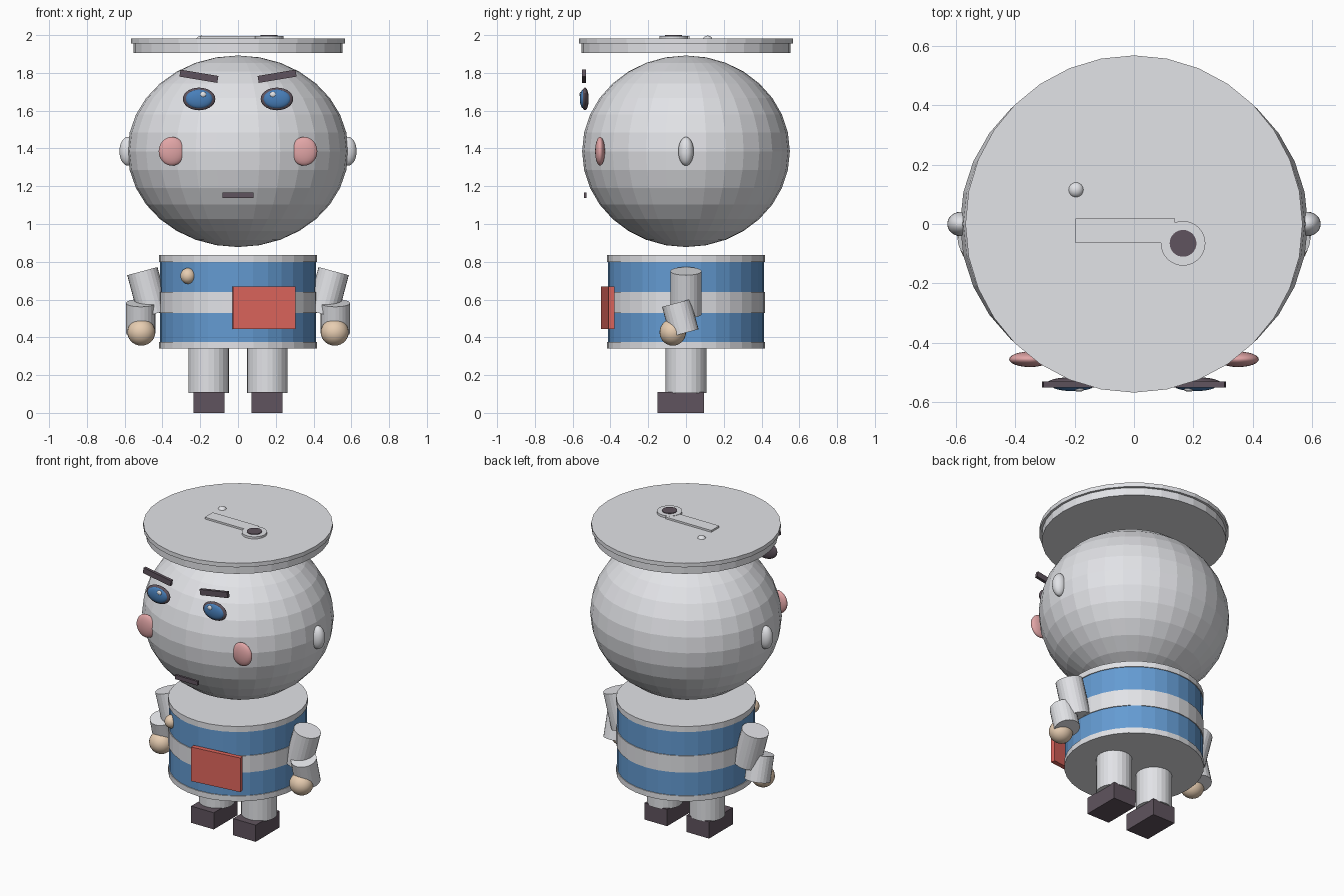
import bpy
from math import radians

if "Cube" in bpy.data.objects:
    bpy.data.objects.remove(bpy.data.objects["Cube"])


def material(name, r, g, b):
    lin = lambda c: ((c / 255 + 0.055) / 1.055) ** 2.4
    m = bpy.data.materials.new(name)
    m.diffuse_color = (lin(r), lin(g), lin(b), 1)
    m.use_nodes = True
    m.node_tree.nodes["Principled BSDF"].inputs["Base Color"].default_value = m.diffuse_color
    return m


WHITE = material("soft_white", 226, 227, 231)
BLUE = material("shirt_blue", 100, 155, 210)
IRIS = material("iris_blue", 72, 127, 186)
RED = material("red", 222, 102, 93)
DARK = material("dark_plum", 96, 84, 94)
SKIN = material("skin", 232, 206, 178)
PINK = material("blush_pink", 225, 165, 166)


def finish(name, mat, scale, rot=(0, 0, 0), smooth=False):
    o = bpy.context.object
    o.name = name
    o.scale = scale
    o.rotation_euler = [radians(a) for a in rot]
    bpy.ops.object.transform_apply(location=False, rotation=True, scale=True)
    o.data.materials.append(mat)
    if smooth:
        bpy.ops.object.shade_smooth_by_angle(angle=radians(40))
    return o


def box(name, mat, loc, size, rot=(0, 0, 0)):
    bpy.ops.mesh.primitive_cube_add(size=1, location=loc)
    return finish(name, mat, size, rot)


def ball(name, mat, loc, radii, seg=24, rings=14, smooth=True):
    bpy.ops.mesh.primitive_uv_sphere_add(segments=seg, ring_count=rings, radius=1, location=loc)
    return finish(name, mat, radii, smooth=smooth)


def tube(name, mat, loc, r, h, rot=(0, 0, 0), seg=24, smooth=False):
    bpy.ops.mesh.primitive_cylinder_add(vertices=seg, radius=1, depth=1, location=loc)
    return finish(name, mat, (r, r, h), rot, smooth)


def disc(name, mat, r, z0, z1, x=0, y=0, seg=32):
    return tube(name, mat, (x, y, (z0 + z1) / 2), r, z1 - z0, seg=seg)


# Head
ball("head", WHITE, (0, 0, 1.385), (0.585, 0.55, 0.507), 32, 16, smooth=False)
box("mouth", DARK, (0, -0.533, 1.152), (0.165, 0.015, 0.028))

# Flat cap with the fittings on top
disc("cap_lower", WHITE, 0.552, 1.905, 1.955)
disc("cap_upper", WHITE, 0.567, 1.955, 1.982)
box("cap_bar", WHITE, (-0.03, -0.023, 1.984), (0.335, 0.083, 0.02))
disc("cap_ring", WHITE, 0.075, 1.975, 1.996, 0.165, -0.065)
disc("cap_knob", DARK, 0.045, 1.98, 2.0, 0.165, -0.065)
ball("cap_stud", WHITE, (-0.195, 0.115, 1.972), (0.027, 0.027, 0.025))

# Striped torso
bands = [(0.34, 0.376, WHITE), (0.376, 0.53, BLUE), (0.53, 0.64, WHITE),
         (0.64, 0.798, BLUE), (0.798, 0.835, WHITE)]
for i, (z0, z1, mat) in enumerate(bands):
    disc("torso_band_%d" % i, mat, 0.418 if mat is WHITE else 0.413, z0, z1)
box("chest_panel", RED, (0.137, -0.415, 0.557), (0.333, 0.03, 0.225), (0, 0, 7))
ball("shirt_button", SKIN, (-0.265, -0.318, 0.725), (0.04, 0.04, 0.042))

# Paired parts
for s, side in ((-1, "left"), (1, "right")):
    ball(side + "_ear", WHITE, (s * 0.583, 0, 1.385), (0.045, 0.041, 0.076))
    ball(side + "_cheek", PINK, (s * 0.35, -0.455, 1.385), (0.07, 0.026, 0.076))
    # Eye rim, iris and sparkle
    ball(side + "_eye_rim", DARK, (s * 0.206, -0.535, 1.662), (0.086, 0.02, 0.06))
    ball(side + "_eye_iris", IRIS, (s * 0.206, -0.543, 1.662), (0.072, 0.019, 0.05))
    ball(side + "_eye_sparkle", WHITE, (s * 0.185, -0.555, 1.685), (0.017, 0.009, 0.015))
    box(side + "_brow", DARK, (s * 0.207, -0.54, 1.782), (0.203, 0.02, 0.037), (0, -s * 9.5, 0))
    # Arm in two segments with a round hand
    tube(side + "_upper_arm", WHITE, (s * 0.476, 0, 0.637), 0.083, 0.235, (0, s * 15, 0))
    tube(side + "_forearm", WHITE, (s * 0.515, -0.03, 0.502), 0.078, 0.165, (15, 0, 0))
    ball(side + "_hand", SKIN, (s * 0.512, -0.07, 0.427), (0.074, 0.07, 0.071))
    # Leg and shoe
    disc(side + "_leg", WHITE, 0.108, 0.105, 0.36, s * 0.155, seg=24)
    box(side + "_shoe", DARK, (s * 0.153, -0.028, 0.055), (0.165, 0.248, 0.11))
